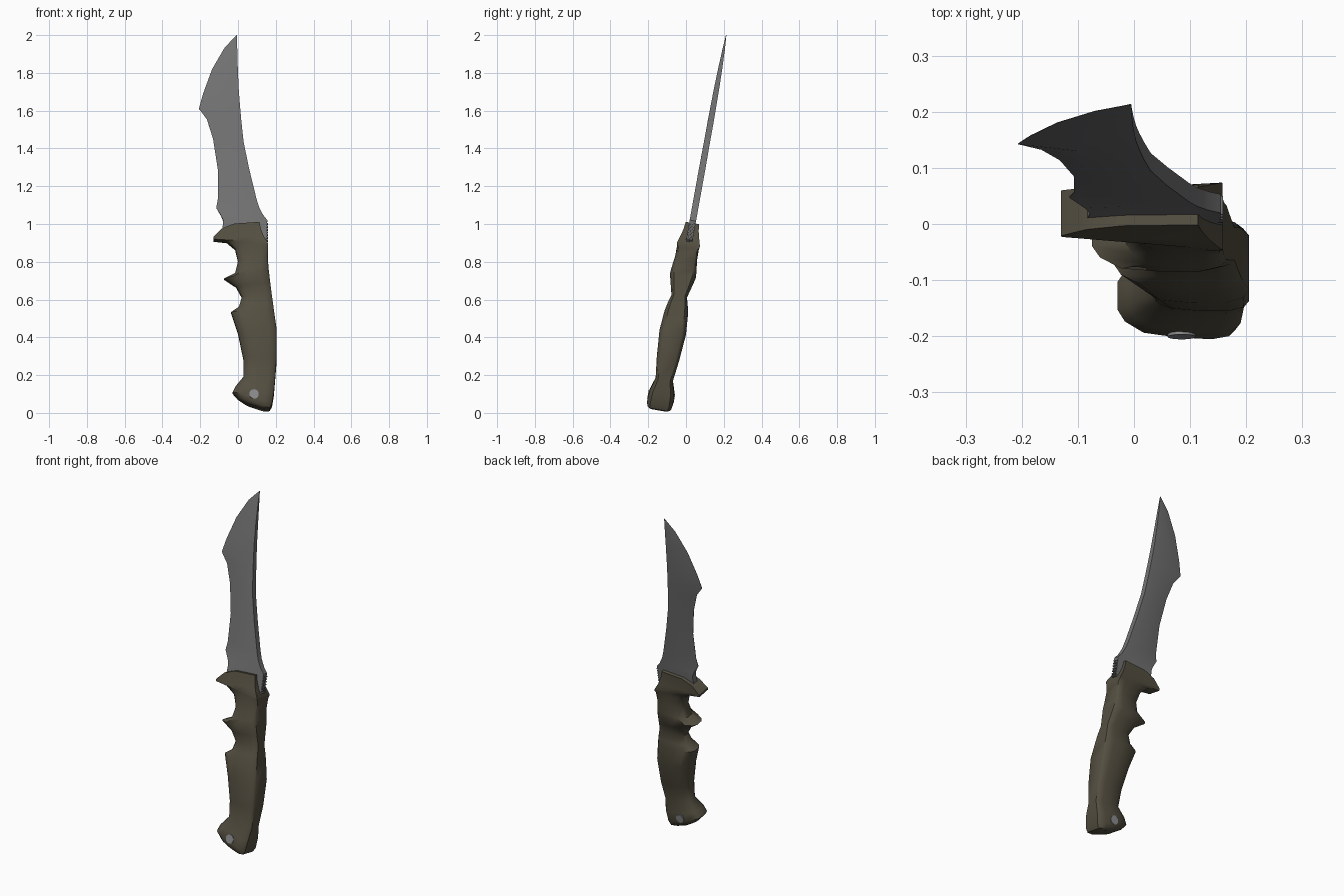
import bpy, bmesh, math
from mathutils import Vector


def material(name, rgb):
    m = bpy.data.materials.new(name)
    m.diffuse_color = (*rgb, 1)
    return m


STEEL = material("blade steel", (0.17, 0.17, 0.172))
GRIP = material("olive brown grip", (0.088, 0.077, 0.052))
PIN = material("pale pin metal", (0.26, 0.26, 0.27))


def place(x, t, z):
    """Flat knife coordinates (t = thickness) to the leaning pose."""
    return Vector((x, 0.033 + 0.18 * (z - 1) + 0.985 * t, z - 0.174 * t))


def loft(name, groups, mat, angle):
    """Skin each group of equal-length closed rings, with end caps."""
    bm = bmesh.new()
    for rings in groups:
        vs = [[bm.verts.new(place(*p)) for p in r] for r in rings]
        n = len(vs[0])
        for a, b in zip(vs, vs[1:]):
            for i in range(n):
                j = (i + 1) % n
                bm.faces.new((a[i], a[j], b[j], b[i]))
        bm.faces.new(vs[0][::-1])
        bm.faces.new(vs[-1])
    bmesh.ops.recalc_face_normals(bm, faces=bm.faces)
    me = bpy.data.meshes.new(name)
    bm.to_mesh(me)
    bm.free()
    ob = bpy.data.objects.new(name, me)
    bpy.context.collection.objects.link(ob)
    me.materials.append(mat)
    bpy.ops.object.select_all(action='DESELECT')
    ob.select_set(True)
    bpy.context.view_layer.objects.active = ob
    bpy.ops.object.shade_smooth_by_angle(angle=math.radians(angle))
    return ob


def section(lx, lz, rx, rz, half):
    """Ring from left to right point; half = [(fraction, half thickness)]."""
    front = [(lx + (rx - lx) * u, -t, lz + (rz - lz) * u) for u, t in half]
    return front + [(x, -t, z) for x, t, z in reversed(front)]


# Handle: left x,z, right x,z, half thickness left/right, squareness
HANDLE = [
    (.040, .046, .145, .013, .050, .050, .2),
    (.000, .072, .167, .017, .064, .064, .1),
    (-.029, .105, .180, .040, .069, .069, .1),
    (-.012, .138, .190, .100, .066, .066, .1),
    (.030, .190, .196, .170, .046, .046, 0),
    (.028, .285, .205, .285, .060, .060, 0),
    (.000, .420, .205, .430, .071, .071, 0),
    (-.037, .530, .191, .530, .063, .063, 0),
    (.005, .560, .186, .570, .053, .056, 0),
    (.020, .610, .179, .620, .040, .042, 0),
    (-.010, .665, .171, .680, .054, .058, 0),
    (-.075, .708, .165, .730, .066, .070, 0),
    (-.015, .738, .161, .765, .062, .068, 0),
    (.000, .800, .158, .820, .048, .062, .1),
    (-.015, .865, .158, .870, .044, .062, .4),
    (-.060, .905, .158, .884, .042, .062, .9),
    (-.129, .913, .157, .893, .041, .061, 1),
    (-.130, .925, .135, .930, .041, .050, 1),
    (-.085, .970, .120, .970, .038, .040, 1),
    (-.020, .996, .114, 1.005, .036, .036, 1),
]
OUTLINE = [(0, .3), (.06, .62), (.22, .92), (.5, 1), (.8, 1), (.95, .88), (1, .7)]
rings = []
for lx, lz, rx, rz, wl, wr, sq in HANDLE:
    half = [(u, (wl + (wr - wl) * u) * (f + (1 - f) * sq)) for u, f in OUTLINE]
    rings.append(section(lx, lz, rx, rz, half))
loft("handle", [rings], GRIP, 40)

# Blade: edge x,z, spine x,z, half thickness, edge thickness factor
BLADE = [
    (-.060, .930, .130, .890, .017, 1),
    (-.083, .970, .152, .920, .017, 1),
    (-.078, 1.015, .155, 1.018, .017, 1),
    (-.088, 1.040, .133, 1.045, .017, .7),
    (-.115, 1.085, .112, 1.085, .017, .1),
    (-.107, 1.130, .098, 1.130, .017, .04),
    (-.107, 1.290, .059, 1.290, .017, .04),
    (-.132, 1.450, .030, 1.430, .016, .04),
    (-.165, 1.555, .018, 1.540, .016, .04),
    (-.207, 1.610, .010, 1.630, .015, .04),
    (-.185, 1.690, .004, 1.710, .014, .04),
    (-.137, 1.820, -.001, 1.820, .011, .04),
    (-.070, 1.935, -.004, 1.930, .006, .04),
    (-.008, 1.999, -.005, 2.000, .001, .5),
]
rings = [section(a, b, c, d, [(0, w * e), (.5, w), (1, w)])
         for a, b, c, d, w, e in BLADE]
loft("blade", [rings], STEEL, 20)

# Thumb serrations on the spine
teeth = []
for i in range(7):
    z = .91 + i * .015
    teeth.append([[(x, t, z + dz) for t, dz in
                   ((-.017, -h), (.017, -h), (.017, h), (-.017, h))]
                  for x, h in ((.135, .005), (.159, .003))])
loft("spine_serrations", teeth, STEEL, 20)

# Pin through the butt of the handle
circle = [(math.cos(i * math.tau / 20) * .025, math.sin(i * math.tau / 20) * .025)
          for i in range(20)]
loft("butt_pin", [[[(.085 + a, t, .088 + b) for a, b in circle]
                   for t in (-.071, .071)]], PIN, 30)
